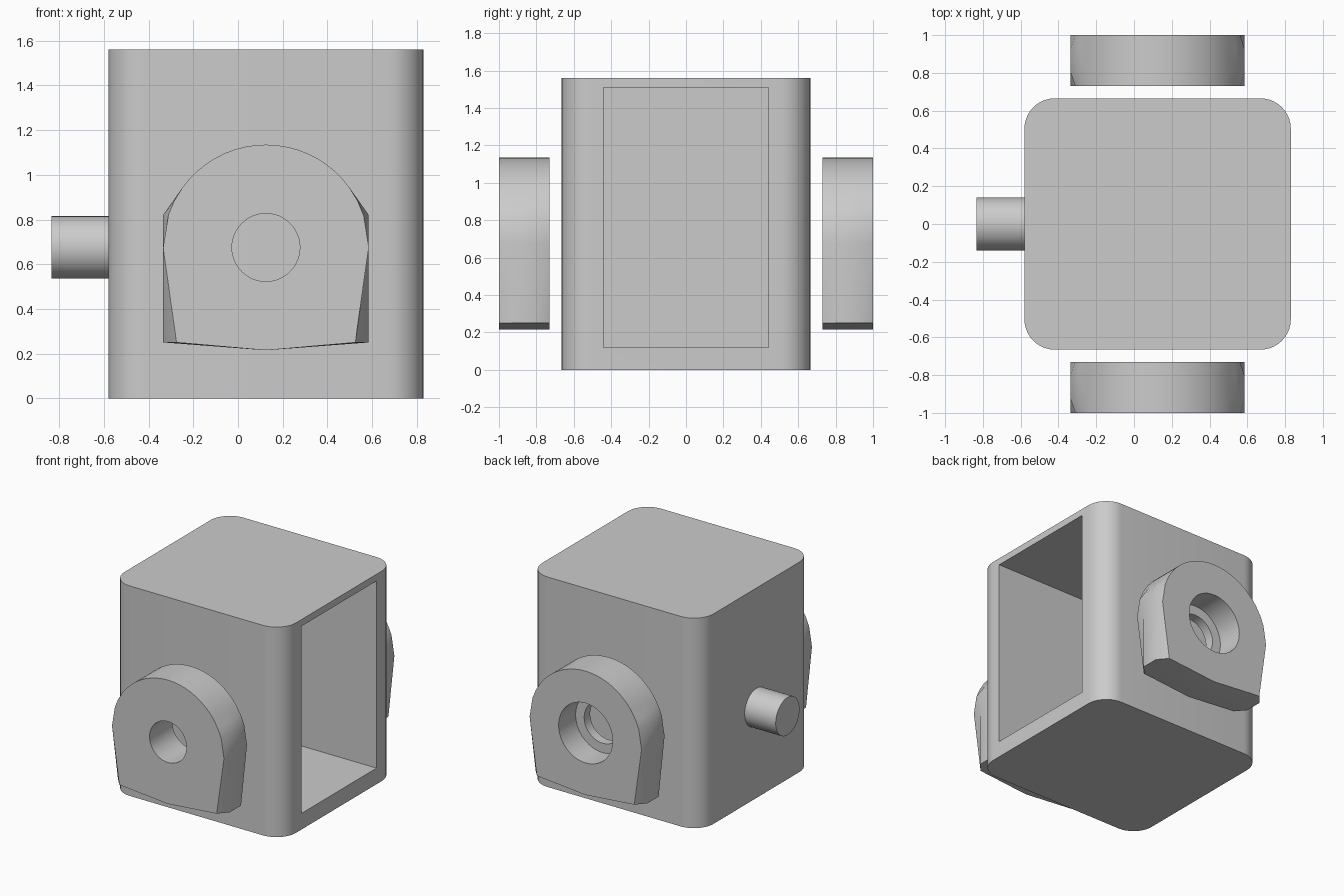
import bpy, bmesh, math
from mathutils import Matrix

if "Cube" in bpy.data.objects:
    bpy.data.objects.remove(bpy.data.objects["Cube"], do_unlink=True)

CX, CZ, R = 0.125, 0.675, 0.46   # lug centre and radius

grey = bpy.data.materials.new("plain_grey")
grey.use_nodes = True
grey.diffuse_color = (0.6, 0.6, 0.6, 1)
grey.node_tree.nodes["Principled BSDF"].inputs["Base Color"].default_value = (0.6, 0.6, 0.6, 1)


def finish(name, bm):
    bmesh.ops.recalc_face_normals(bm, faces=bm.faces)
    mesh = bpy.data.meshes.new(name)
    bm.to_mesh(mesh)
    bm.free()
    mesh.materials.append(grey)
    ob = bpy.data.objects.new(name, mesh)
    bpy.context.collection.objects.link(ob)
    return ob


def activate(ob):
    bpy.ops.object.select_all(action='DESELECT')
    ob.select_set(True)
    bpy.context.view_layer.objects.active = ob


def smooth(ob):
    activate(ob)
    bpy.ops.object.shade_smooth_by_angle(angle=math.radians(30))


def block(name, lo, hi, radius=0):
    bm = bmesh.new()
    bmesh.ops.create_cube(bm, size=1)
    for v in bm.verts:
        v.co = [(a + b) / 2 + c * (b - a) for a, b, c in zip(lo, hi, v.co)]
    if radius:
        upright = [e for e in bm.edges
                   if abs(e.verts[0].co.z - e.verts[1].co.z) > 0.1]
        bmesh.ops.bevel(bm, geom=upright, offset=radius, segments=10,
                        profile=0.5, affect='EDGES')
    return finish(name, bm)


def cylinder(name, radius, axis, start, end, a, b):
    """Cylinder along x (a=y, b=z) or along y (a=x, b=z)."""
    bm = bmesh.new()
    bmesh.ops.create_cone(bm, cap_ends=True, segments=48, radius1=radius,
                          radius2=radius, depth=end - start)
    mid = (start + end) / 2
    if axis == 'X':
        m = Matrix.Translation((mid, a, b)) @ Matrix.Rotation(math.pi / 2, 4, 'Y')
    else:
        m = Matrix.Translation((a, mid, b)) @ Matrix.Rotation(math.pi / 2, 4, 'X')
    bm.transform(m)
    return finish(name, bm)


def cut(ob, cutter):
    cutter.hide_render = True
    mod = ob.modifiers.new("cut", 'BOOLEAN')
    mod.operation = 'DIFFERENCE'
    mod.solver = 'EXACT'
    mod.object = cutter
    activate(ob)
    bpy.ops.object.modifier_apply(modifier=mod.name)
    bpy.data.objects.remove(cutter, do_unlink=True)


def polar(deg):
    t = math.radians(deg)
    return R * math.cos(t), R * math.sin(t)


def outline(full):
    """Arched lug section; full has square shoulders, otherwise it tapers down."""
    foot = R if full else 0.40
    low, high = polar(18.4), polar(36)
    if full:
        low = (R, low[1])
        between = ((low[0] + high[0]) / 2, (low[1] + high[1]) / 2)
    else:
        between = polar(27)
    right = [(foot, 0.25 - CZ), (R, 0), low, between]
    right += [polar(d) for d in range(36, 90, 6)]
    left = [(-x, z) for x, z in reversed(right)]
    return [(0, 0.215 - CZ)] + right + [(0, R)] + left


def lug(name, y0):
    bm = bmesh.new()
    rings = []
    for dy, full in ((0, False), (0.07, True), (0.2, True), (0.27, False)):
        rings.append([bm.verts.new((CX + x, y0 + dy, CZ + z)) for x, z in outline(full)])
    for r1, r2 in zip(rings, rings[1:]):
        n = len(r1)
        for i in range(n):
            j = (i + 1) % n
            bm.faces.new((r1[i], r1[j], r2[j], r2[i]))
    bm.faces.new(rings[0])
    bm.faces.new(rings[-1])
    return finish(name, bm)


# Housing with rounded corners, hollow and open on its left side
housing = block("housing", (-0.58, -0.665, 0), (0.83, 0.665, 1.56), 0.16)
cut(housing, block("cavity_cutter", (-0.46, -0.44, 0.12), (1.0, 0.44, 1.51)))
smooth(housing)

# Side peg
smooth(cylinder("side_peg", 0.14, 'X', -0.835, -0.57, 0, CZ))

# Front lug with a plain bore
front = lug("front_lug", -1.0)
cut(front, cylinder("bore_cutter", 0.152, 'Y', -1.2, -0.7, CX, CZ))
smooth(front)

# Back lug with a stepped bore
back = lug("back_lug", 0.73)
cut(back, cylinder("bore_cutter", 0.152, 'Y', 0.7, 1.2, CX, CZ))
cut(back, cylinder("counterbore_cutter", 0.222, 'Y', 0.8, 1.2, CX, CZ))
smooth(back)
